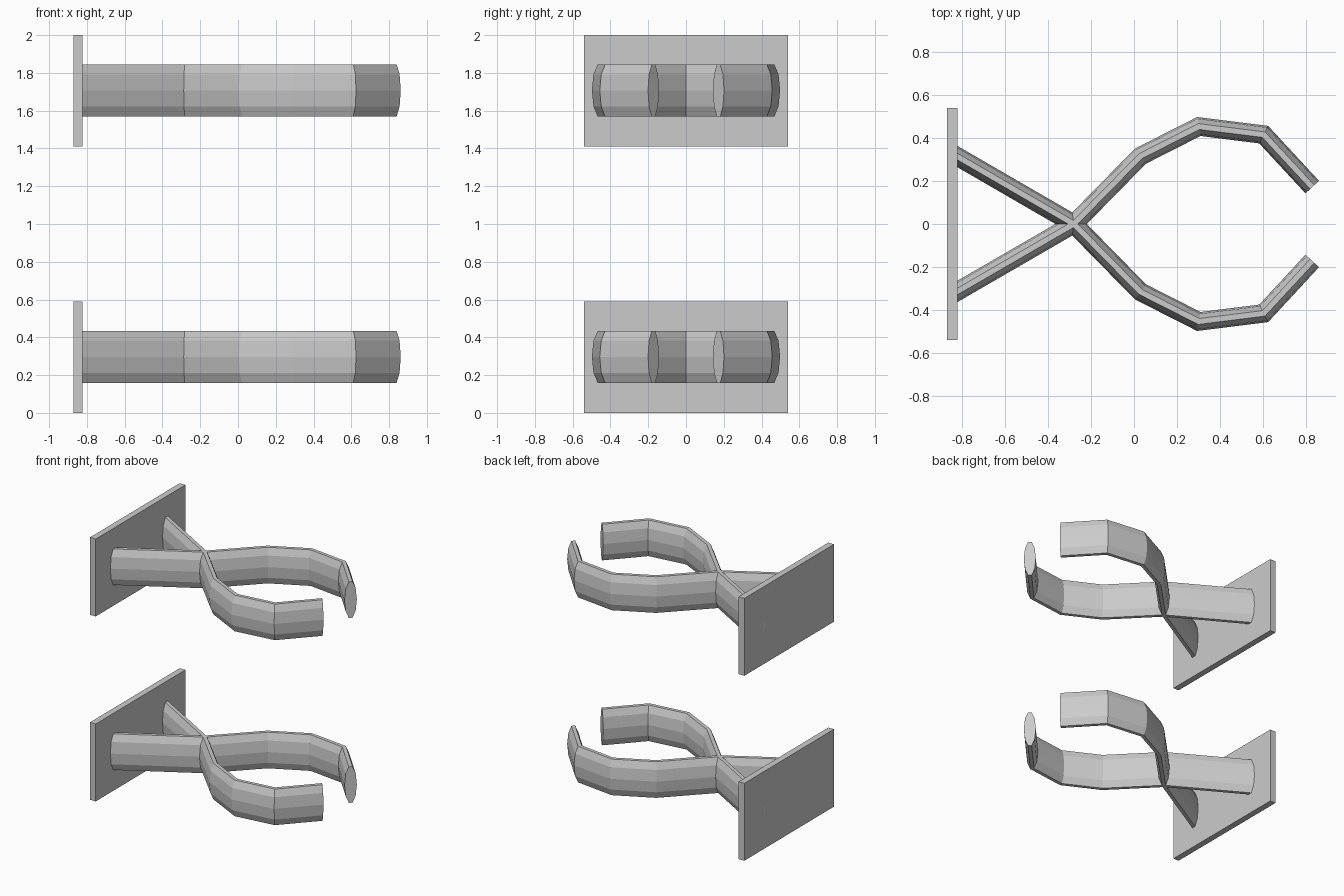
import bpy, bmesh, math
from mathutils import Vector

if "Cube" in bpy.data.objects:
    bpy.data.objects.remove(bpy.data.objects["Cube"])

grey = bpy.data.materials.new("light_grey")
grey.diffuse_color = (0.6, 0.6, 0.6, 1)
grey.use_nodes = True
grey.node_tree.nodes["Principled BSDF"].inputs["Base Color"].default_value = grey.diffuse_color

SIDES = 10
HALF_W = 0.043
HALF_H = 0.1375 / math.sin(math.radians(72))
PATH = [(-0.85, 0.33), (-0.28, 0.0), (0.03, -0.316),
        (0.302, -0.454), (0.604, -0.416), (0.83, -0.172)]


def finish(bm, name):
    bmesh.ops.recalc_face_normals(bm, faces=bm.faces[:])
    mesh = bpy.data.meshes.new(name)
    bm.to_mesh(mesh)
    bm.free()
    mesh.materials.append(grey)
    obj = bpy.data.objects.new(name, mesh)
    bpy.context.collection.objects.link(obj)


def box(name, lo, hi):
    bm = bmesh.new()
    bmesh.ops.create_cube(bm, size=1)
    for v in bm.verts:
        v.co = [(a + b) / 2 + c * (b - a) for a, b, c in zip(lo, hi, v.co)]
    finish(bm, name)


def arm(name, side, z):
    """Sweep an upright oval along the bent path with mitred corners."""
    pts = [Vector((x, y * side)) for x, y in PATH]
    dirs = [(b - a).normalized() for a, b in zip(pts, pts[1:])]
    bm = bmesh.new()
    rings = []
    for i, p in enumerate(pts):
        d0, d1 = dirs[max(i - 1, 0)], dirs[min(i, len(dirs) - 1)]
        t = (d0 + d1).normalized()
        across = Vector((-t.y, t.x)) * (HALF_W / t.dot(d0))
        ring = []
        for k in range(SIDES):
            a = math.tau * k / SIDES
            q = p + across * math.cos(a)
            ring.append(bm.verts.new((q.x, q.y, z + HALF_H * math.sin(a))))
        rings.append(ring)
    for r0, r1 in zip(rings, rings[1:]):
        for k in range(SIDES):
            n = (k + 1) % SIDES
            bm.faces.new((r0[k], r0[n], r1[n], r1[k]))
    bm.faces.new(rings[0])
    bm.faces.new(rings[-1])
    finish(bm, name)


# Two identical wall clips, one above the other
for label, base in (("lower", 0.0), ("upper", 1.41)):
    box(label + "_wall_plate", (-0.87, -0.54, base), (-0.822, 0.54, base + 0.59))
    arm(label + "_front_claw_arm", 1, base + 0.297)
    arm(label + "_back_claw_arm", -1, base + 0.297)
